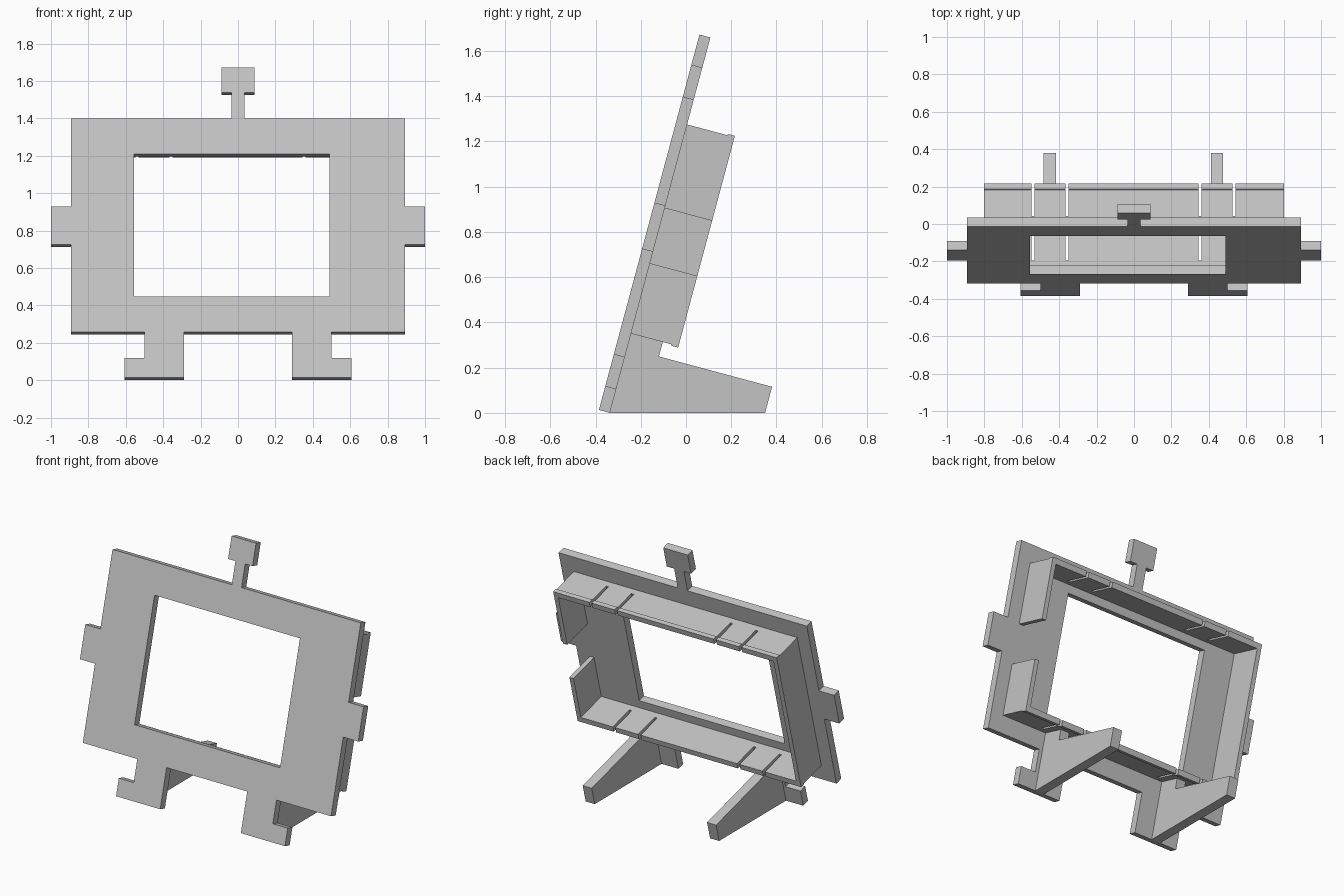
import bpy, bmesh, math

cube = bpy.data.objects.get("Cube")
if cube:
    bpy.data.objects.remove(cube, do_unlink=True)

grey = bpy.data.materials.new("light grey plastic")
grey.use_nodes = True
grey.diffuse_color = (0.55, 0.55, 0.55, 1)
grey.node_tree.nodes["Principled BSDF"].inputs["Base Color"].default_value = (0.55, 0.55, 0.55, 1)

# Everything is built upright (y = depth, z = height) and leaned back
LEAN = math.radians(-15)
BASE = (0, -0.385, 0.013)
THICK = 0.05      # face plate thickness
DEPTH = 0.267     # rear edge of the tray
WALL = 0.03


def add_prism(bm, points, axis, lo, hi):
    """Extrude an outline: (x, z) points along y, or (y, z) points along x."""
    def place(p, t):
        return (p[0], t, p[1]) if axis == "y" else (t, p[0], p[1])
    a = [bm.verts.new(place(p, lo)) for p in points]
    b = [bm.verts.new(place(p, hi)) for p in points]
    bm.faces.new(a)
    bm.faces.new(b[::-1])
    for i in range(len(a)):
        j = (i + 1) % len(a)
        bm.faces.new((a[i], b[i], b[j], a[j]))


def rect(a0, a1, z0, z1):
    return [(a0, z0), (a1, z0), (a1, z1), (a0, z1)]


def part(name, prisms):
    bm = bmesh.new()
    for prism in prisms:
        add_prism(bm, *prism)
    bmesh.ops.recalc_face_normals(bm, faces=bm.faces)
    mesh = bpy.data.meshes.new(name)
    bm.to_mesh(mesh)
    bm.free()
    mesh.materials.append(grey)
    obj = bpy.data.objects.new(name, mesh)
    obj.location = BASE
    obj.rotation_euler.x = LEAN
    bpy.context.collection.objects.link(obj)
    return obj


def cut(obj, cutter):
    mod = obj.modifiers.new("cut", "BOOLEAN")
    mod.operation = "DIFFERENCE"
    mod.solver = "EXACT"
    mod.object = cutter
    bpy.context.view_layer.update()
    bpy.context.view_layer.objects.active = obj
    bpy.ops.object.modifier_apply(modifier=mod.name)


# Face plate with feet, side tabs and top knob: half outline, mirrored
half = [(0.29, 0.254), (0.29, 0), (0.607, 0), (0.607, 0.11), (0.5, 0.11), (0.5, 0.254),
        (0.892, 0.254), (0.892, 0.737), (1, 0.737), (1, 0.949), (0.892, 0.949),
        (0.892, 1.434), (0.035, 1.434), (0.035, 1.578), (0.088, 1.578), (0.088, 1.718)]
outline = half + [(-x, z) for x, z in reversed(half)]
plate = part("face_plate", [(outline, "y", 0, THICK)])
window = part("window_cutter", [(rect(-0.555, 0.49, 0.449, 1.239), "y", -0.1, 0.2)])
cut(plate, window)

# Tray top and bottom walls with a small outer lip at the rear edge
slots = part("slot_cutter", [(rect(x, x + 0.018, 0.2, 1.5), "y", 0.09, 0.4)
                             for x in (-0.549, -0.367, 0.344, 0.526)])
for name, outer, side in (("tray_top", 1.32, 1), ("tray_bottom", 0.363, -1)):
    inner, lip = outer - side * WALL, outer + side * 0.006
    profile = [(THICK, inner), (DEPTH, inner), (DEPTH, lip), (0.238, lip),
               (0.232, outer), (THICK, outer)]
    wall = part(name, [(profile, "x", -0.803, 0.803)])
    cut(wall, slots)

# Tray side walls: the left one has a gap in the middle
low, high = 0.363 + WALL, 1.32 - WALL
part("tray_right", [(rect(THICK, DEPTH, low, high), "x", -0.803, -0.803 + WALL)])
part("tray_left_lower", [(rect(THICK, DEPTH, low, 0.685), "x", 0.803 - WALL, 0.803)])
part("tray_left_upper", [(rect(THICK, DEPTH, 0.937, high), "x", 0.803 - WALL, 0.803)])

# Rear support legs
leg = [(THICK, 0), (0.713, 0.178), (0.713, 0.297), (0.195, 0.297), (0.195, 0.363), (THICK, 0.363)]
for name, x in (("support_leg_right", -0.483), ("support_leg_left", 0.411)):
    part(name, [(leg, "x", x, x + 0.065)])

for helper in (window, slots):
    bpy.data.objects.remove(helper, do_unlink=True)
